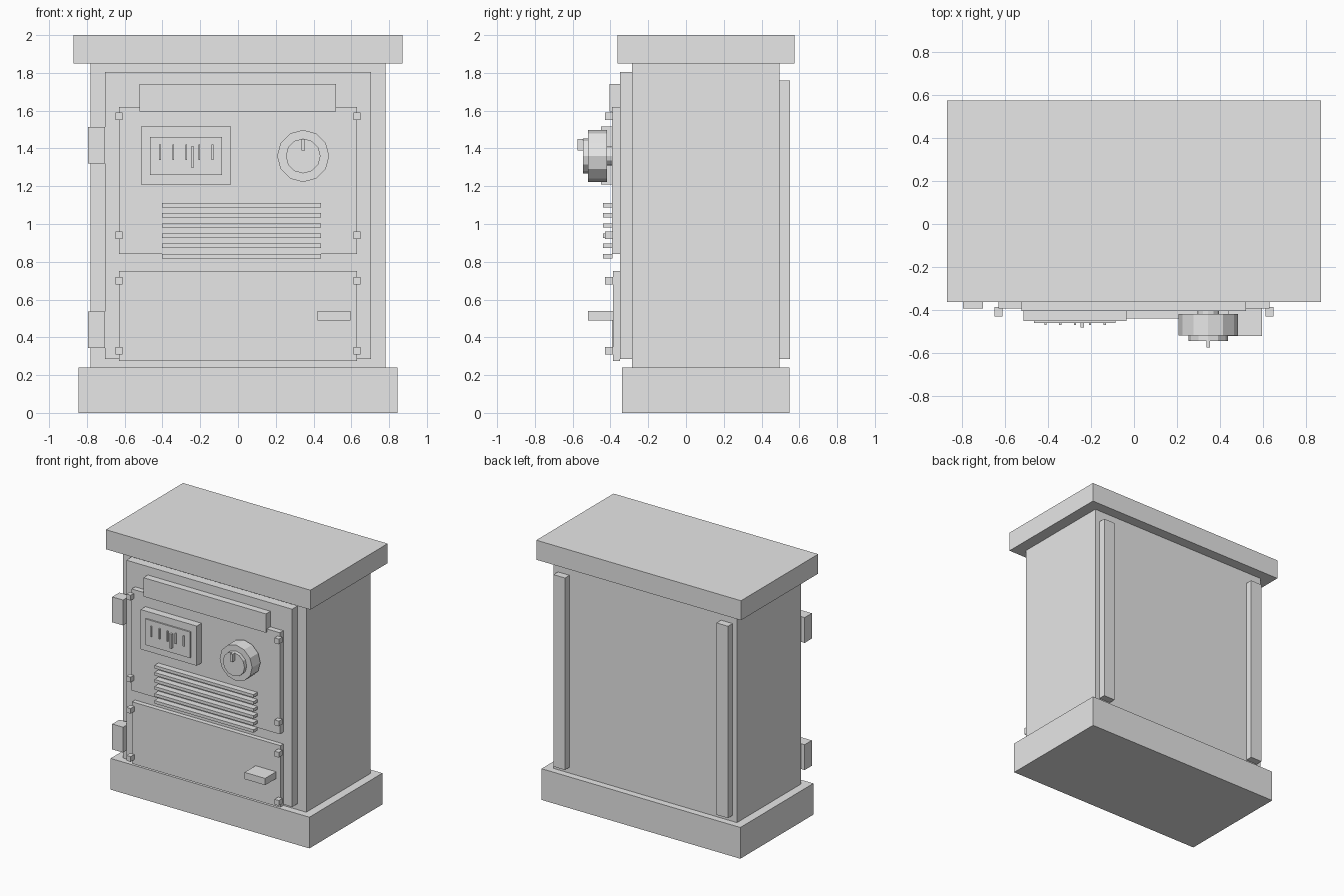
import bpy
from math import radians

cube = bpy.data.objects.get("Cube")
if cube:
    bpy.data.objects.remove(cube, do_unlink=True)

# Single plain grey
grey = bpy.data.materials.new("plain_grey")
grey.use_nodes = True
grey.diffuse_color = (0.8, 0.8, 0.8, 1)
grey.node_tree.nodes["Principled BSDF"].inputs["Base Color"].default_value = (0.8, 0.8, 0.8, 1)


def box(name, x, y, z):
    """Box from its (min, max) extent along each axis."""
    spans = (x, y, z)
    bpy.ops.mesh.primitive_cube_add(size=1, location=[(a + b) / 2 for a, b in spans])
    ob = bpy.context.object
    ob.name = name
    ob.scale = [b - a for a, b in spans]
    bpy.ops.object.transform_apply(location=False, rotation=False, scale=True)
    ob.data.materials.append(grey)
    return ob


def disc(name, radius, x, z, y):
    """Twelve-sided disc with its axis along y."""
    bpy.ops.mesh.primitive_cylinder_add(
        vertices=12, radius=radius, depth=y[1] - y[0],
        location=(x, sum(y) / 2, z), rotation=(radians(90), 0, 0))
    ob = bpy.context.object
    ob.name = name
    ob.data.materials.append(grey)
    return ob


def around(centre, width):
    return (centre - width / 2, centre + width / 2)


# Cabinet
box("base_plinth", (-0.845, 0.845), (-0.34, 0.547), (0, 0.24))
box("body", (-0.78, 0.78), (-0.285, 0.495), (0.24, 1.85))
box("top_slab", (-0.87, 0.87), (-0.363, 0.575), (1.85, 2))

# Front frame and panels
box("front_frame", (-0.705, 0.705), (-0.35, -0.285), (0.285, 1.805))
box("upper_panel", (-0.63, 0.63), (-0.392, -0.35), (0.84, 1.62))
box("lower_panel", (-0.63, 0.63), (-0.386, -0.35), (0.275, 0.75))
box("header_strip", (-0.522, 0.52), (-0.404, -0.35), (1.595, 1.74))

# Rear posts and panel bolts on both sides
for side, s in (("left", 1), ("right", -1)):
    box(f"rear_post_{side}", around(s * 0.693, 0.098), (0.495, 0.55), (0.285, 1.76))
    for i, z in enumerate((0.33, 0.70, 0.94, 1.57)):
        box(f"bolt_{side}_{i + 1}", around(s * 0.63, 0.037), (-0.43, -0.386), around(z, 0.04))

# Hinges
for name, z in (("lower", 0.44), ("upper", 1.417)):
    box(f"hinge_{name}", (-0.795, -0.703), (-0.392, -0.305), around(z, 0.195))

# Gauge
box("gauge_frame", (-0.513, -0.036), (-0.45, -0.39), (1.21, 1.515))
box("gauge_face", (-0.465, -0.085), (-0.461, -0.45), (1.26, 1.46))
for i in range(5):
    box(f"gauge_tick_{i + 1}", around(-0.412 + i * 0.069, 0.01), (-0.47, -0.461), (1.34, 1.42))
box("gauge_needle", around(-0.24, 0.016), (-0.48, -0.461), (1.30, 1.41))

# Control knob
disc("knob_shaft", 0.05, 0.345, 1.36, (-0.42, -0.39))
disc("knob", 0.138, 0.345, 1.36, (-0.518, -0.418))
disc("knob_cap", 0.092, 0.345, 1.36, (-0.545, -0.518))
box("knob_pointer", around(0.345, 0.018), (-0.575, -0.545), (1.39, 1.45))

# Vent slats
for i in range(6):
    box(f"vent_slat_{i + 1}", (-0.403, 0.44), (-0.44, -0.39), around(1.1 - i * 0.054, 0.023))

# Door handle
box("door_handle", (0.42, 0.595), (-0.52, -0.386), (0.488, 0.54))
